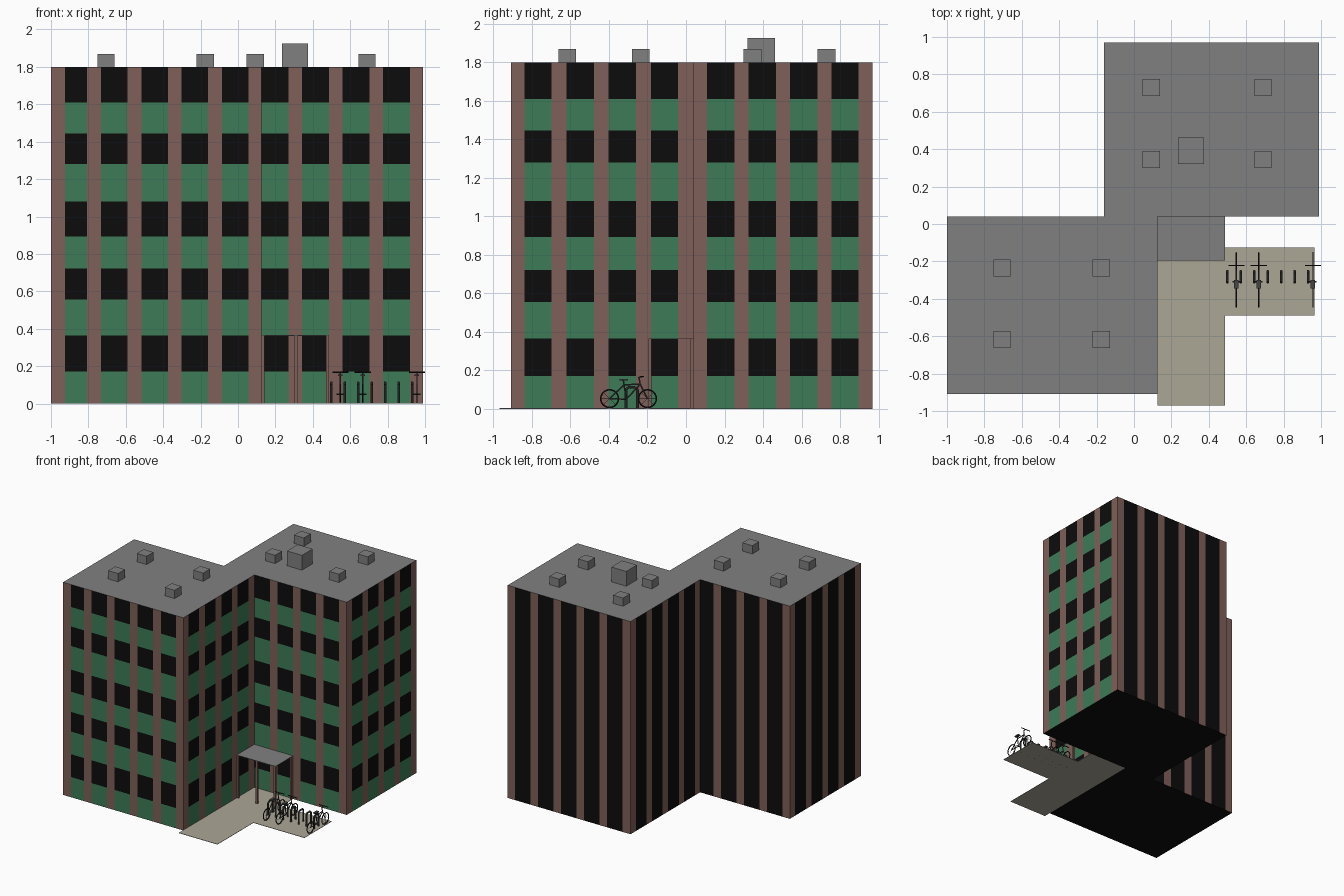
import bpy, bmesh, math
from mathutils import Vector

if "Cube" in bpy.data.objects:
    bpy.data.objects.remove(bpy.data.objects["Cube"])


def material(name, r, g, b):
    m = bpy.data.materials.new(name)
    m.diffuse_color = (r, g, b, 1)
    m.use_nodes = True
    m.node_tree.nodes["Principled BSDF"].inputs["Base Color"].default_value = m.diffuse_color
    return m


BROWN = material("brown_cladding", .216, .117, .098)
GREEN = material("green_panel", .047, .202, .095)
BLACK = material("black_glass", .0037, .0037, .0037)
GREY = material("roof_grey", .216, .216, .216)
PAVING = material("beige_paving", .407, .386, .305)
METAL = material("dark_metal", .06, .06, .06)
TYRE = material("tyre_black", .012, .012, .012)


def finish(name, bm, *mats):
    me = bpy.data.meshes.new(name)
    bm.to_mesh(me)
    bm.free()
    for m in mats:
        me.materials.append(m)
    ob = bpy.data.objects.new(name, me)
    bpy.context.collection.objects.link(ob)
    return ob


def box(name, x0, x1, y0, y1, z0, z1, mat):
    bm = bmesh.new()
    bmesh.ops.create_cube(bm, size=1)
    for v in bm.verts:
        v.co = ((x0 + x1) / 2 + v.co.x * (x1 - x0),
                (y0 + y1) / 2 + v.co.y * (y1 - y0),
                (z0 + z1) / 2 + v.co.z * (z1 - z0))
    return finish(name, bm, mat)


def rods(name, pairs, r, mat, sides=8):
    """Straight round bars between pairs of points."""
    bm = bmesh.new()
    for a, b in pairs:
        a, b = Vector(a), Vector(b)
        new = bmesh.ops.create_cone(bm, cap_ends=True, segments=sides,
                                    radius1=r, radius2=r, depth=(b - a).length)
        rot = (b - a).to_track_quat('Z', 'Y')
        for v in new["verts"]:
            v.co = rot @ v.co + (a + b) / 2
    return finish(name, bm, mat)


# ---- Tower body: every wall is cut into pillar strips and window columns ----
H = 1.8
BANDS = [0, .171, .364, .556, .722, .893, 1.08, 1.28, 1.445, 1.61, H]
# start, end, first window, spacing, window width, minimum start, green bands?
WALLS = [
    ((-1, -.91), (.125, -.91), .052, .2155, .142, .075, True),
    ((.125, -.91), (.125, .04), .07, .219, .142, 0, True),
    ((.125, .04), (.99, .04), 0, .2165, .145, 0, True),
    ((.99, .04), (.99, .97), .07, .215, .142, 0, True),
    ((.99, .97), (-.16, .97), .07, .215, .145, 0, False),
    ((-.16, .97), (-.16, .04), .07, .215, .145, 0, False),
    ((-.16, .04), (-1, .04), -.02, .215, .145, 0, False),
    ((-1, .04), (-1, -.91), .07, .219, .145, 0, False),
]
bm = bmesh.new()


def quad(a, d, u0, u1, z0, z1, index):
    if u1 - u0 < 1e-4:
        return
    p, q = a + d * u0, a + d * u1
    f = bm.faces.new([bm.verts.new(c) for c in
                      ((*p, z0), (*q, z0), (*q, z1), (*p, z1))])
    f.material_index = index


for start, end, first, step, width, low, banded in WALLS:
    a, b = Vector(start), Vector(end)
    length = (b - a).length
    d = (b - a) / length
    u, s = 0, first
    while s + width < length - .02:
        w0, w1 = max(s, low), s + width
        quad(a, d, u, w0, 0, H, 0)
        if banded:
            for i in range(10):
                quad(a, d, w0, w1, BANDS[i], BANDS[i + 1], 1 if i % 2 == 0 else 2)
        else:
            quad(a, d, w0, w1, 0, H, 2)
        u, s = w1, s + step
    quad(a, d, u, length, 0, H, 0)
outline = [w[0] for w in WALLS]
roof = bm.faces.new([bm.verts.new((x, y, H)) for x, y in outline])
roof.material_index = 3
base = bm.faces.new([bm.verts.new((x, y, 0)) for x, y in reversed(outline)])
base.material_index = 2
bmesh.ops.remove_doubles(bm, verts=bm.verts, dist=1e-5)
finish("tower_body", bm, BROWN, GREEN, BLACK, GREY)

# ---- Rooftop units ----
for xs, ys in (((-.705, -.175), (-.235, -.617)), ((.092, .69), (.73, .345))):
    for x in xs:
        for y in ys:
            box("roof_vent", x - .046, x + .046, y - .046, y + .046, H, 1.87, GREY)
box("roof_lift_housing", .235, .375, .32, .463, H, 1.925, GREY)

# ---- Entrance canopy and posts ----
box("canopy_roof", .125, .487, -.195, .04, .362, .366, GREY)
for x, y in ((.133, -.187), (.31, -.187), (.479, -.187), (.479, .03)):
    box("canopy_post", x - .008, x + .008, y - .008, y + .008, 0, .362, BROWN)

# ---- Paving ----
box("entrance_path", .125, .487, -.97, .04, 0, .003, PAVING)
box("bicycle_parking_pad", .487, .965, -.49, -.125, 0, .003, PAVING)

# ---- Bicycle stands: seven hoops ----
for i in range(7):
    x = .499 + .072 * i
    path = [(x, -.312, 0), (x, -.312, .1), (x, -.3, .112),
            (x, -.264, .112), (x, -.252, .1), (x, -.252, 0)]
    rods("bicycle_stand", list(zip(path, path[1:])), .007, METAL)

# ---- Bicycles, facing the building ----
for x in (.547, .667, .957):
    def p(y, z, dx=0):
        return (x + dx, y, z)

    rear, front, crank = p(-.397, .053), p(-.2, .053), p(-.31, .05)
    seat, head, bar = p(-.322, .125), p(-.238, .128), p(-.245, .165)
    for name, hub in (("rear_wheel", rear), ("front_wheel", front)):
        bpy.ops.mesh.primitive_torus_add(
            major_segments=24, minor_segments=6, major_radius=.046,
            minor_radius=.004, location=hub, rotation=(0, math.pi / 2, 0))
        ob = bpy.context.object
        ob.name = name
        ob.data.materials.append(TYRE)
        bpy.ops.object.shade_smooth_by_angle()
        spokes = []
        for k in range(4):
            o = Vector((0, math.cos(k * math.pi / 4), math.sin(k * math.pi / 4))) * .045
            spokes.append((Vector(hub) - o, Vector(hub) + o))
        rods(name + "_spokes", spokes, .0007, METAL, 4)
    rods("bicycle_frame", [(rear, crank), (rear, seat), (crank, seat), (seat, head),
                           (crank, head), (head, front), (head, bar),
                           (seat, p(-.326, .15))], .0038, METAL)
    rods("handlebar", [(p(-.222, .168, -.043), p(-.222, .168, .043)),
                       (bar, p(-.222, .168))], .0035, TYRE)
    rods("pedal_axle", [(p(-.31, .05, -.02), p(-.31, .05, .02))], .004, METAL)
    box("saddle", x - .012, x + .012, -.345, -.3, .147, .156, METAL)
